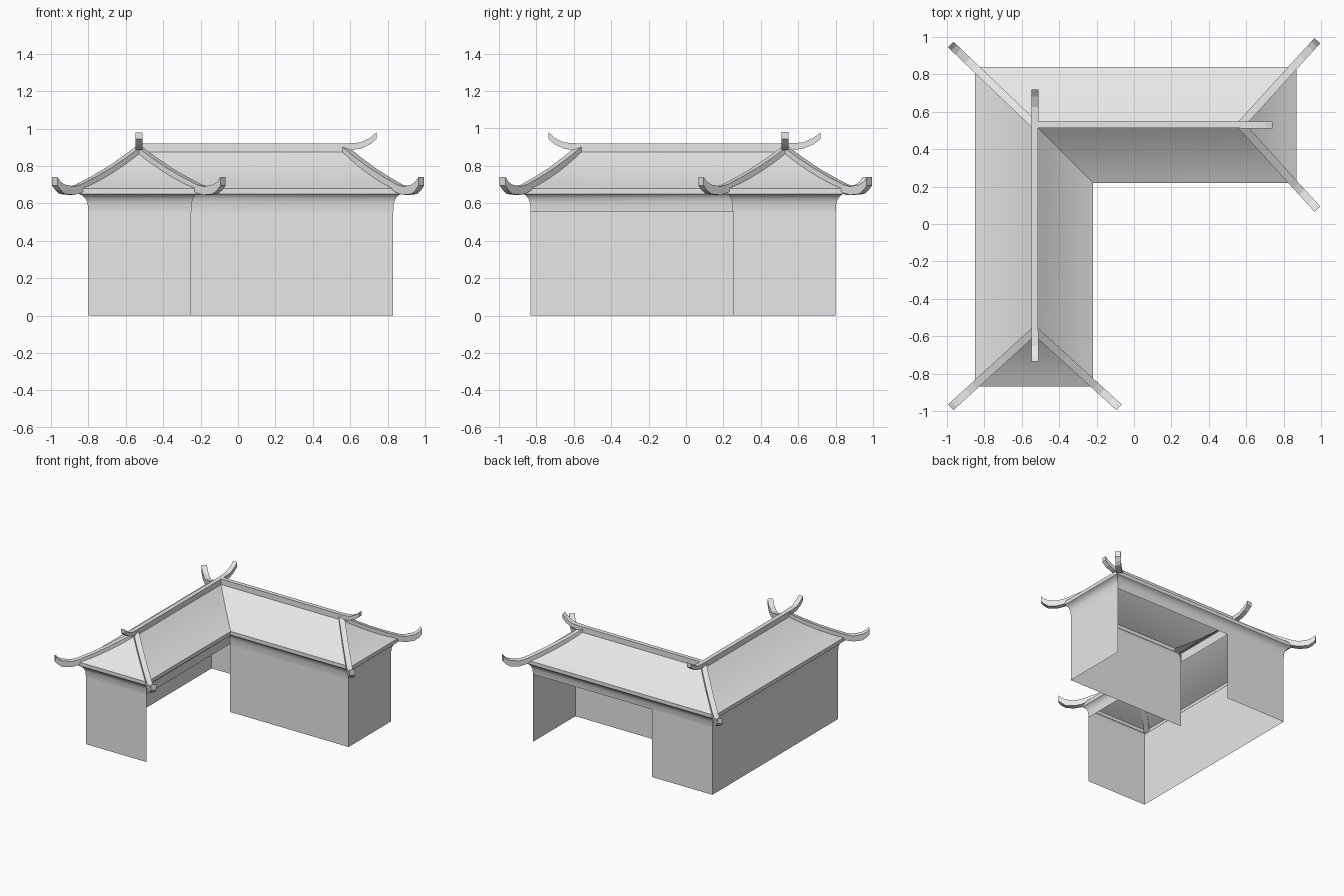
import bpy, bmesh, math
from mathutils import Vector

cube = bpy.data.objects.get("Cube")
if cube:
    bpy.data.objects.remove(cube, do_unlink=True)

grey = bpy.data.materials.new("plain_grey")
grey.use_nodes = True
grey.diffuse_color = (0.8, 0.8, 0.8, 1)
grey.node_tree.nodes["Principled BSDF"].inputs["Base Color"].default_value = (0.8, 0.8, 0.8, 1)


def finish(bm, name, smooth=False):
    bmesh.ops.remove_doubles(bm, verts=bm.verts, dist=0.0005)
    bmesh.ops.recalc_face_normals(bm, faces=bm.faces)
    mesh = bpy.data.meshes.new(name)
    bm.to_mesh(mesh)
    bm.free()
    mesh.materials.append(grey)
    obj = bpy.data.objects.new(name, mesh)
    bpy.context.collection.objects.link(obj)
    if smooth:
        bpy.ops.object.select_all(action='DESELECT')
        obj.select_set(True)
        bpy.context.view_layer.objects.active = obj
        bpy.ops.object.shade_smooth_by_angle(angle=math.radians(30))
    return obj


def loft(name, rings, closed=True, smooth=False):
    """Skin equal-length rings of points into one sheet."""
    bm = bmesh.new()
    rows = [[bm.verts.new(p) for p in ring] for ring in rings]
    for low, high in zip(rows, rows[1:]):
        n = len(low)
        for i in range(n if closed else n - 1):
            j = (i + 1) % n
            bm.faces.new((low[i], low[j], high[j], high[i]))
    return finish(bm, name, smooth)


def beam(name, start, end, stations, width):
    """Rectangular bar in plan from start to end; stations are (fraction, bottom, top)."""
    a, b = Vector(start), Vector(end)
    d = (b - a).normalized()
    side = Vector((-d.y, d.x)) * width / 2
    bm = bmesh.new()
    rows = []
    for f, lo, hi in stations:
        p = a.lerp(b, f)
        l, r = p + side, p - side
        rows.append([bm.verts.new(c) for c in
                     ((*l, lo), (*r, lo), (*r, hi), (*l, hi))])
    for s, t in zip(rows, rows[1:]):
        for i in range(4):
            j = (i + 1) % 4
            bm.faces.new((s[i], s[j], t[j], t[i]))
    bm.faces.new(rows[0])
    bm.faces.new(rows[-1])
    return finish(bm, name)


# Plan of the L: matching corners of walls, eaves and ridge
WALL_TOP, EAVE, RIDGE = 0.555, 0.68, 0.89
knee, front_apex, side_apex = (-0.53, 0.53), (-0.53, -0.57), (0.57, 0.53)
wall = [(-0.80, -0.83), (-0.25, -0.83), (-0.25, 0.25), (0.83, 0.25), (0.83, 0.80), (-0.80, 0.80)]
eave = [(-0.85, -0.87), (-0.22, -0.87), (-0.22, 0.22), (0.87, 0.22), (0.87, 0.84), (-0.85, 0.84)]
ridge = [front_apex, front_apex, knee, side_apex, side_apex, knee]


def ring(a, b, t, z):
    return [(*Vector(p).lerp(Vector(q), t), z) for p, q in zip(a, b)]


# Lower walls, with one side of each wing left open
def wall_run(name, path, low=0.0, high=WALL_TOP):
    loft(name, [[(*p, z) for p in path] for z in (low, high)], closed=False)


wall_run("outer_walls", [wall[1], wall[0], wall[5], (-0.25, 0.80)])
wall_run("inner_walls", [wall[2], wall[3], wall[4]])
wall_run("cross_lintel", [(-0.25, 0.25), (-0.25, 0.80)], WALL_TOP, 0.63)

# Lintel band flaring out to the eaves
cove = [(0.0, WALL_TOP), (0.08, 0.60), (0.3, 0.625), (0.65, 0.642), (1.0, 0.65), (1.0, EAVE)]
loft("cornice", [ring(wall, eave, t, z) for t, z in cove], smooth=True)

# Hipped roof with a slight sag
steps = 6
slope = []
for k in range(steps + 1):
    t = k / steps
    slope.append(ring(eave, ridge, t, EAVE + (RIDGE - EAVE) * t - 0.07 * t * (1 - t)))
loft("roof", slope, smooth=True)

# Ridge bars with upturned ends
beam("front_wing_ridge", knee, front_apex, [(0, 0.875, 0.92), (1, 0.875, 0.92)], 0.035)
beam("side_wing_ridge", knee, side_apex, [(0, 0.875, 0.92), (1, 0.875, 0.92)], 0.035)
upturn = [(0, 0.88, 0.92), (0.5, 0.892, 0.925), (0.8, 0.915, 0.95), (1, 0.945, 0.98)]
beam("front_ridge_tip", front_apex, (-0.53, -0.735), upturn, 0.038)
beam("side_ridge_tip", side_apex, (0.74, 0.53), upturn, 0.038)
beam("back_ridge_tip", knee, (-0.53, 0.72), upturn, 0.038)

# Hip bars running down to upturned corner horns
hip = [(0, 0.865, 0.905), (0.18, 0.805, 0.845), (0.36, 0.75, 0.79), (0.55, 0.70, 0.74),
       (0.72, 0.655, 0.70), (0.80, 0.645, 0.69), (0.91, 0.65, 0.70), (0.96, 0.67, 0.715),
       (1, 0.695, 0.74)]
horns = {
    "front_right_hip": (front_apex, (-0.98, -0.98)),
    "front_left_hip": (front_apex, (-0.08, -0.98)),
    "side_front_hip": (side_apex, (0.98, 0.08)),
    "side_back_hip": (side_apex, (0.98, 0.98)),
    "corner_hip": (knee, (-0.98, 0.96)),
}
for name, (top, tip) in horns.items():
    beam(name, top, tip, hip, 0.042)
